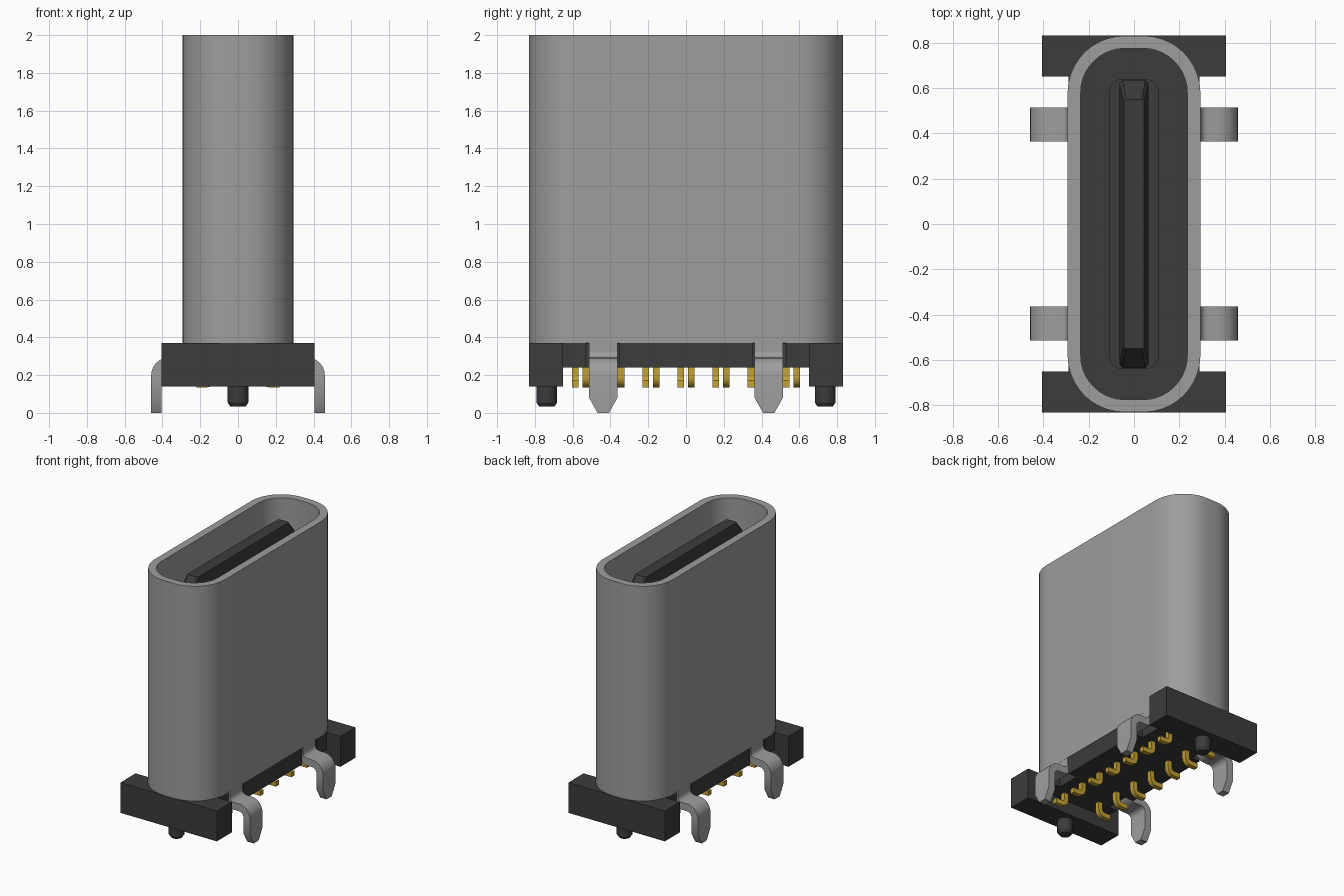
import bpy, bmesh, math
from mathutils import Vector

cube = bpy.data.objects.get("Cube")
if cube:
    bpy.data.objects.remove(cube, do_unlink=True)


def material(name, color):
    m = bpy.data.materials.new(name)
    m.use_nodes = True
    m.diffuse_color = (*color, 1)
    bsdf = m.node_tree.nodes["Principled BSDF"]
    bsdf.inputs["Base Color"].default_value = (*color, 1)
    bsdf.inputs["Roughness"].default_value = 0.6
    return m


METAL = material("grey_metal", (0.34, 0.34, 0.34))
PLASTIC = material("black_plastic", (0.045, 0.045, 0.045))
GOLD = material("gold", (0.55, 0.36, 0.035))


def finish(name, bm, mat):
    bmesh.ops.recalc_face_normals(bm, faces=bm.faces)
    mesh = bpy.data.meshes.new(name)
    bm.to_mesh(mesh)
    bm.free()
    mesh.materials.append(mat)
    ob = bpy.data.objects.new(name, mesh)
    bpy.context.collection.objects.link(ob)
    bpy.ops.object.select_all(action="DESELECT")
    ob.select_set(True)
    bpy.context.view_layer.objects.active = ob
    bpy.ops.object.shade_smooth_by_angle(angle=math.radians(32))
    return ob


def rounded(hx, hy, r, n=10):
    """Rounded rectangle outline, counter-clockwise."""
    pts = []
    for k, (sx, sy) in enumerate([(1, 1), (-1, 1), (-1, -1), (1, -1)]):
        for i in range(n + 1):
            a = math.pi / 2 * (k + i / n)
            pts.append((sx * (hx - r) + r * math.cos(a), sy * (hy - r) + r * math.sin(a)))
    return pts


def loft(bm, sections, closed=False):
    """Join equal outlines; cap the ends, or close into a ring."""
    rings = [[bm.verts.new(p) for p in s] for s in sections]
    pairs = list(zip(rings, rings[1:]))
    if closed:
        pairs.append((rings[-1], rings[0]))
    else:
        bm.faces.new(rings[0])
        bm.faces.new(rings[-1])
    n = len(rings[0])
    for a, b in pairs:
        for i in range(n):
            j = (i + 1) % n
            bm.faces.new((a[i], a[j], b[j], b[i]))


def level(outline, z):
    return [(x, y, z) for x, y in outline]


def box(bm, x0, x1, y0, y1, z0, z1):
    rect = [(x0, y0), (x1, y0), (x1, y1), (x0, y1)]
    loft(bm, [level(rect, z0), level(rect, z1)])


def arc(cx, cz, r, a0, a1, n=6):
    return [(cx + r * math.cos(math.radians(a0 + (a1 - a0) * i / n)),
             cz + r * math.sin(math.radians(a0 + (a1 - a0) * i / n))) for i in range(n + 1)]


def strip(bm, path, thick, widths, y, side):
    """Bent sheet strip following an x-z path."""
    sections = []
    for i, (p, w) in enumerate(zip(path, widths)):
        d = Vector(path[min(i + 1, len(path) - 1)]) - Vector(path[max(i - 1, 0)])
        n = Vector((-d.y, d.x)).normalized() * thick / 2
        sections.append([(side * (p[0] + s * n.x), y + t * w / 2, p[1] + s * n.y)
                         for s, t in ((1, 1), (1, -1), (-1, -1), (-1, 1))])
    loft(bm, sections)


# Metal shell
outer, inner = rounded(0.293, 0.83, 0.25), rounded(0.235, 0.775, 0.195)
bm = bmesh.new()
loft(bm, [level(outer, 0.37), level(outer, 2), level(inner, 2), level(inner, 0.37)], closed=True)
finish("shell", bm, METAL)

# Plastic core forming the cavity floor
bm = bmesh.new()
core = rounded(0.236, 0.776, 0.195)
loft(bm, [level(core, 0.365), level(core, 0.76)])
finish("cavity_floor", bm, PLASTIC)

# Tongue with a thicker root and a bevelled tip
bm = bmesh.new()
root = rounded(0.11, 0.64, 0.06, 5)
loft(bm, [level(root, 0.75), level(root, 1.0)])
finish("tongue_root", bm, PLASTIC)
bm = bmesh.new()
blade, tip = rounded(0.065, 0.635, 0.015, 1), rounded(0.045, 0.55, 0.01, 1)
loft(bm, [level(blade, 0.99), level(blade, 1.82), level(tip, 1.94)])
finish("tongue", bm, PLASTIC)

# Base between the end blocks, notched around the legs
bm = bmesh.new()
box(bm, -0.22, 0.22, -0.66, 0.66, 0.24, 0.37)
box(bm, -0.29, 0.29, -0.355, 0.355, 0.24, 0.37)
for s in (-1, 1):
    box(bm, -0.29, 0.29, *sorted((s * 0.53, s * 0.66)), 0.24, 0.37)
finish("base", bm, PLASTIC)

# End blocks and locating pegs
for s, label in ((-1, "front"), (1, "back")):
    bm = bmesh.new()
    box(bm, -0.405, 0.405, *sorted((s * 0.65, s * 0.832)), 0.14, 0.37)
    finish(label + "_block", bm, PLASTIC)
    bm = bmesh.new()
    circle = [(math.cos(math.tau * i / 24), math.sin(math.tau * i / 24)) for i in range(24)]
    loft(bm, [[(r * x, s * 0.737 + r * y, z) for x, y in circle]
              for r, z in ((0.055, 0.15), (0.055, 0.055), (0.04, 0.033))])
    finish(label + "_peg", bm, PLASTIC)

# Four bent mounting legs with tapered feet
leg_path = ([(0.265, 0.42), (0.265, 0.33)] + arc(0.325, 0.325, 0.06, 180, 270)
            + arc(0.367, 0.2, 0.065, 90, 0) + [(0.432, 0.08), (0.432, 0.0)])
leg_widths = [0.15] * (len(leg_path) - 1) + [0.06]
for sx, side in ((-1, "right"), (1, "left")):
    for sy, end in ((-1, "front"), (1, "back")):
        bm = bmesh.new()
        strip(bm, leg_path, 0.055, leg_widths, sy * 0.438, sx)
        finish(f"{end}_{side}_leg", bm, METAL)

# Two staggered rows of L-shaped contacts
pin_path = [(0.13, 0.26), (0.13, 0.19)] + arc(0.165, 0.188, 0.035, 180, 270, 4) + [(0.22, 0.153)]
for sx, side in ((-1, "right"), (1, "left")):
    bm = bmesh.new()
    for i in range(7):
        strip(bm, pin_path, 0.036, [0.035] * len(pin_path), sx * (0.53 - 0.186 * i), sx)
    finish(side + "_contacts", bm, GOLD)
